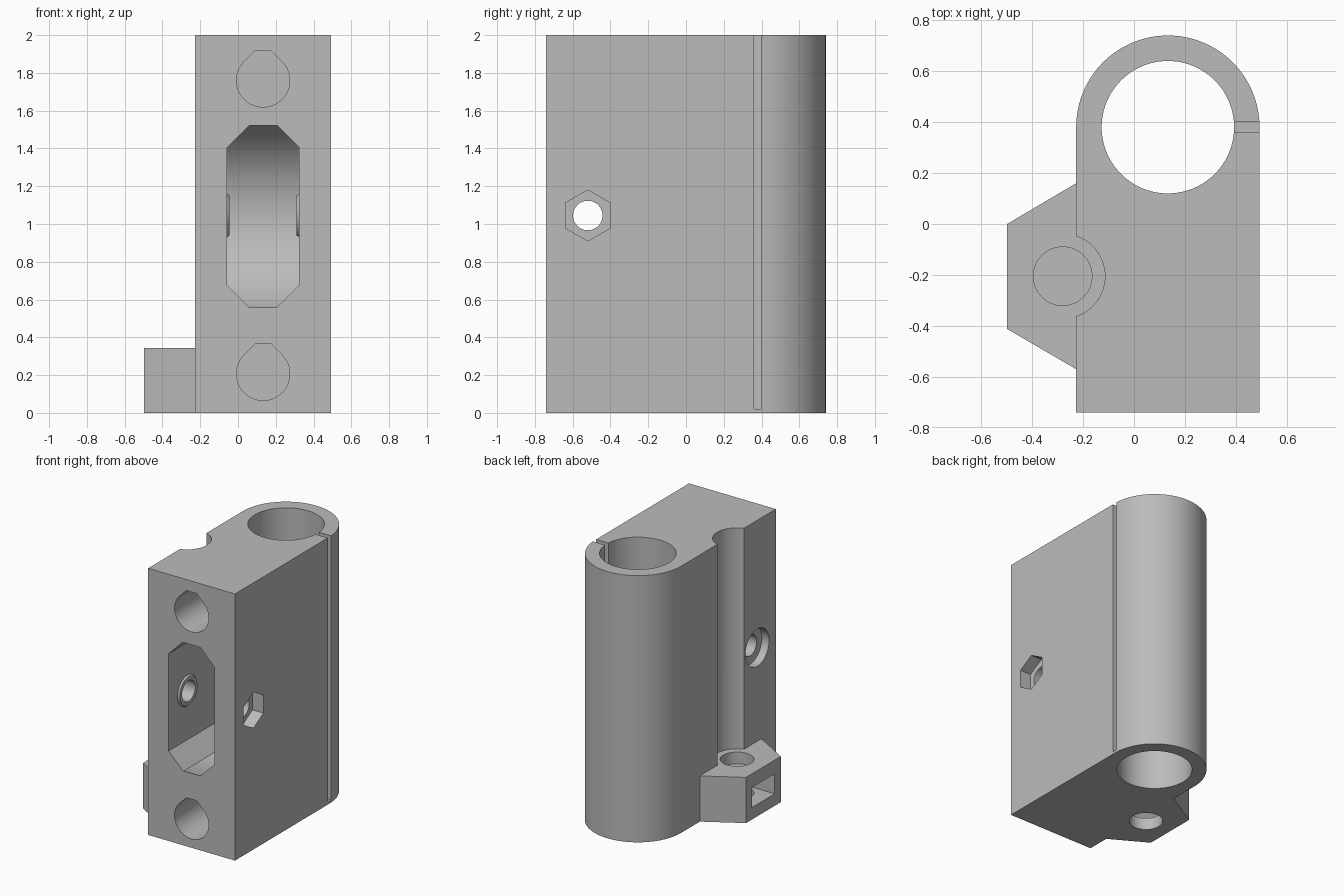
import bpy, bmesh, math
from math import cos, sin, radians

if "Cube" in bpy.data.objects:
    bpy.data.objects.remove(bpy.data.objects["Cube"])

grey = bpy.data.materials.new("plain grey")
grey.use_nodes = True
grey.diffuse_color = (0.5, 0.5, 0.5, 1)
grey.node_tree.nodes["Principled BSDF"].inputs["Base Color"].default_value = (0.5, 0.5, 0.5, 1)

PLACE = {"x": lambda a, b, h: (h, a, b),
         "y": lambda a, b, h: (a, h, b),
         "z": lambda a, b, h: (a, b, h)}


def arc(cx, cy, r, start=0, sweep=360, n=64):
    """Points on an arc; a full circle leaves out the repeated last point."""
    count = n if sweep == 360 else n + 1
    angles = [radians(start + sweep * i / n) for i in range(count)]
    return [(cx + r * cos(t), cy + r * sin(t)) for t in angles]


def prism(name, pts, axis, lo, hi, end_pts=None):
    """Closed solid between two matching outlines along an axis."""
    bm = bmesh.new()
    rings = [[bm.verts.new(PLACE[axis](a, b, h)) for a, b in ring]
             for ring, h in ((pts, lo), (end_pts or pts, hi))]
    for ring in rings:
        bm.faces.new(ring)
    n = len(pts)
    for i in range(n):
        j = (i + 1) % n
        bm.faces.new((rings[0][i], rings[0][j], rings[1][j], rings[1][i]))
    bmesh.ops.recalc_face_normals(bm, faces=bm.faces)
    mesh = bpy.data.meshes.new(name)
    bm.to_mesh(mesh)
    bm.free()
    mesh.materials.append(grey)
    obj = bpy.data.objects.new(name, mesh)
    bpy.context.collection.objects.link(obj)
    return obj


def combine(target, tool, operation):
    """Apply a boolean and remove the tool object."""
    mod = target.modifiers.new("shape", "BOOLEAN")
    mod.operation, mod.solver, mod.object = operation, "EXACT", tool
    graph = bpy.context.evaluated_depsgraph_get()
    mesh = bpy.data.meshes.new_from_object(target.evaluated_get(graph))
    target.modifiers.clear()
    target.data = mesh
    bpy.data.objects.remove(tool)


def rect(a0, a1, b0, b1):
    return [(a0, b0), (a1, b0), (a1, b1), (a0, b1)]


L, R, FRONT, MID = -0.227, 0.493, -0.74, 0.133   # body sides, front, centre line
BORE_Y, AXLE = 0.38, (-0.52, 1.045)              # bore centre, axle (y, z)
ROD = (-0.28, -0.205)                            # side screw centre (x, y)

# Main block with a rounded back
body = prism("carriage_body",
             [(L, FRONT), (R, FRONT)] + arc(MID, BORE_Y, 0.36, 0, 180), "z", 0, 2)

# Round channel down the side, then the trapezoid lug at its foot
combine(body, prism("channel", arc(*ROD, 0.166), "z", 0.343, 2.2), "DIFFERENCE")
lug = [(L, -0.57), (L + 0.1, -0.57), (L + 0.1, 0.16), (L, 0.16), (-0.498, 0), (-0.498, -0.412)]
combine(body, prism("lug", lug, "z", 0, 0.343), "UNION")

# Bearing bore and clamp slit
combine(body, prism("bore", arc(MID, BORE_Y, 0.26, n=96), "z", -0.1, 2.1), "DIFFERENCE")
combine(body, prism("slit", rect(0.3, 0.6, 0.36, 0.4), "z", 0.02, 2.1), "DIFFERENCE")

# Wheel pocket: chamfered window closed by a round back
w, h, c = 0.19, 0.485, 0.12
window = [(MID + sx * a, 1.04 + sz * b) for sx, sz, a, b in (
    (1, -1, w - c, h), (1, -1, w, h - c), (1, 1, w, h - c), (1, 1, w - c, h),
    (-1, 1, w - c, h), (-1, 1, w, h - c), (-1, -1, w, h - c), (-1, -1, w - c, h))]
pocket = prism("pocket", window, "y", -0.9, 0.1)
combine(pocket, prism("wheel", arc(AXLE[0], 1.04, 0.53, n=96), "x", -0.2, 0.5), "INTERSECT")
combine(body, pocket, "DIFFERENCE")

# Raised spacers on both pocket walls
for side in (-1, 1):
    wall = MID + side * w
    spacer = prism("spacer", arc(*AXLE, 0.125), "x", wall + side * 0.01,
                   wall - side * 0.012, arc(*AXLE, 0.105))
    combine(body, spacer, "UNION")

# Axle hole with round head recess and hexagonal nut recess
combine(body, prism("axle_hole", arc(*AXLE, 0.078), "x", -0.6, 0.6), "DIFFERENCE")
combine(body, prism("head_recess", arc(*AXLE, 0.14), "x", -0.4, L + 0.06), "DIFFERENCE")
combine(body, prism("nut_recess", arc(*AXLE, 0.135, 30, n=6), "x", R - 0.09, 0.6), "DIFFERENCE")

# Two blind holes in the front with flattened teardrop tops
for z in (0.207, 1.76):
    drop = arc(MID, z, 0.141, 135, 270) + [(MID + 0.043, z + 0.157), (MID - 0.043, z + 0.157)]
    combine(body, prism("front_hole", drop, "y", -0.9, -0.02), "DIFFERENCE")

# Lug screw hole, split by a thin web above the side nut slot
combine(body, prism("upper_hole", arc(*ROD, 0.115), "z", 0.255, 0.5), "DIFFERENCE")
combine(body, prism("lower_hole", arc(*ROD, 0.115), "z", -0.1, 0.15), "DIFFERENCE")
slot = [(-0.6, -0.34), (-0.2, -0.34), (-0.125, ROD[1]), (-0.2, -0.07), (-0.6, -0.07)]
combine(body, prism("nut_slot", slot, "z", 0.09, 0.24), "DIFFERENCE")

bpy.ops.object.select_all(action="DESELECT")
body.select_set(True)
bpy.context.view_layer.objects.active = body
bpy.ops.object.shade_smooth_by_angle(angle=radians(25))
